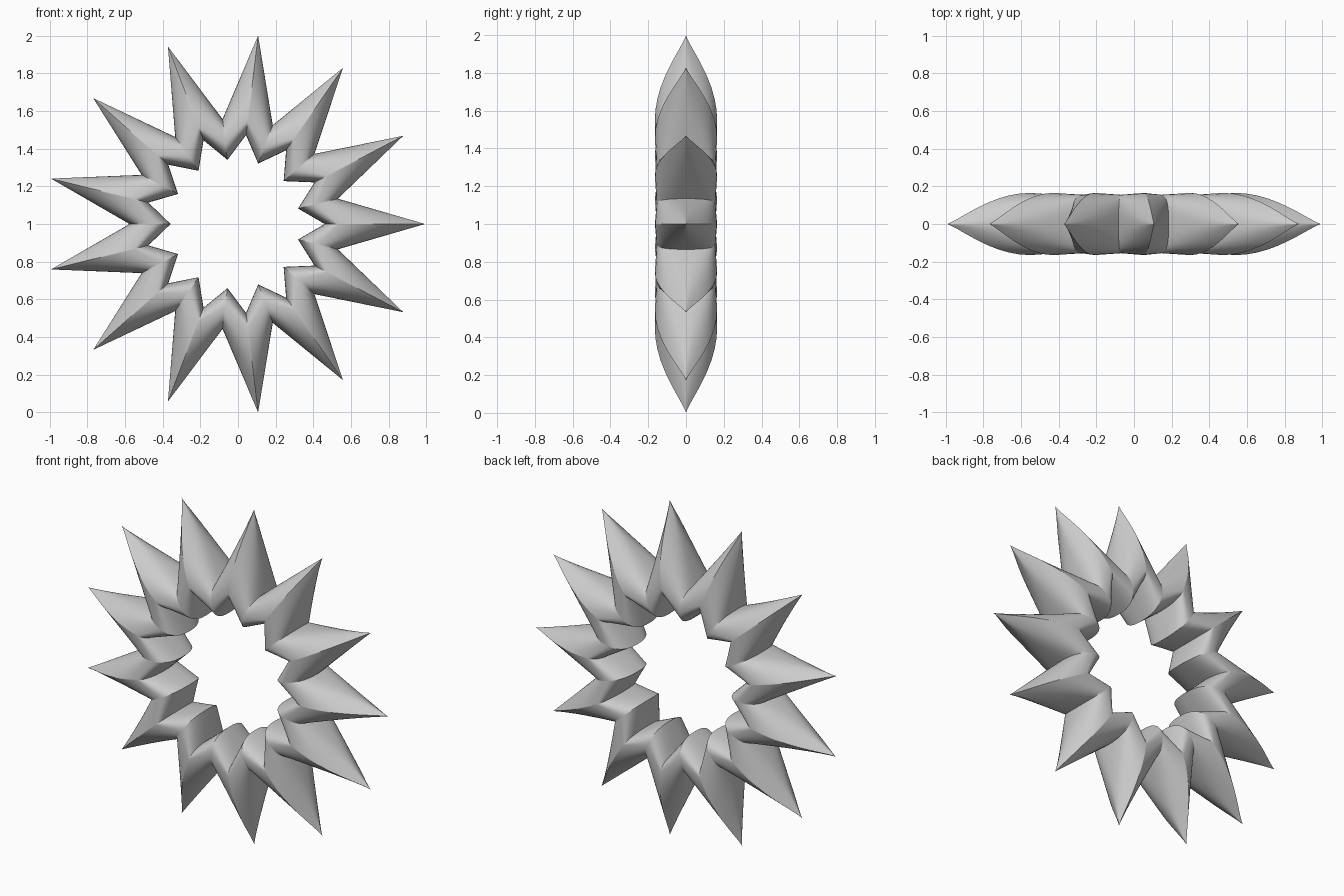
import bpy
import bmesh
from math import sin, cos, pi, radians
from mathutils import Vector

cube = bpy.data.objects.get("Cube")
if cube:
    bpy.data.objects.remove(cube)

SPIKES = 13
STEPS = 12          # columns from a spike to the next valley
RING = 48           # points around the cross-section
CENTRE = Vector((-0.0146, 0, 1))


def spread(c, power):
    return abs(c) ** power * (1 if c > 0 else -1)


def spike_section(v):
    """Radius and depth of the section through a spike tip."""
    c, s = cos(v), abs(sin(v))
    if c > 0:
        return 0.55 + 0.457 * c, 0.165 * s ** 2.5
    return 0.55 + 0.075 * c, 0.165 * s ** 0.8


def valley_section(v):
    """Radius and depth of the section between two spikes."""
    c, s = cos(v), abs(sin(v))
    return 0.452 + 0.109 * spread(c, 0.8), 0.155 * s ** 0.8


def point(column, v):
    sector, step = divmod(column, 2 * STEPS)
    a_spike = 2 * pi * sector / SPIKES
    a_valley = a_spike + pi / SPIKES
    if step > STEPS:
        a_spike += 2 * pi / SPIKES
    line = abs(step - STEPS) / STEPS            # 1 at spike, 0 at valley
    eased = (1 - cos(pi * line)) / 2
    # straight outer outline, rounded front, back and inside
    ease = abs(sin(v)) if cos(v) > 0 else 1
    t = line + (eased - line) * ease
    (rs, ys), (rv, yv) = spike_section(v), valley_section(v)
    side = 1 if sin(v) >= 0 else -1
    tip = Vector((rs * cos(a_spike), side * ys, rs * sin(a_spike)))
    dip = Vector((rv * cos(a_valley), side * yv, rv * sin(a_valley)))
    return CENTRE + dip.lerp(tip, t)


# Spiked ring swept around the centre
bm = bmesh.new()
columns = SPIKES * 2 * STEPS
grid = [[bm.verts.new(point(i, 2 * pi * j / RING)) for j in range(RING)]
        for i in range(columns)]
for i in range(columns):
    a, b = grid[i], grid[(i + 1) % columns]
    for j in range(RING):
        k = (j + 1) % RING
        bm.faces.new((a[j], a[k], b[k], b[j]))
bmesh.ops.recalc_face_normals(bm, faces=bm.faces)
mesh = bpy.data.meshes.new("spiked_ring")
bm.to_mesh(mesh)
bm.free()
ring = bpy.data.objects.new("spiked_ring", mesh)
bpy.context.collection.objects.link(ring)

# Plain grey material
grey = bpy.data.materials.new("light_grey")
grey.use_nodes = True
colour = (0.6, 0.6, 0.6, 1)
grey.diffuse_color = colour
grey.node_tree.nodes["Principled BSDF"].inputs["Base Color"].default_value = colour
mesh.materials.append(grey)

bpy.ops.object.select_all(action="DESELECT")
ring.select_set(True)
bpy.context.view_layer.objects.active = ring
bpy.ops.object.shade_smooth_by_angle(angle=radians(60))
